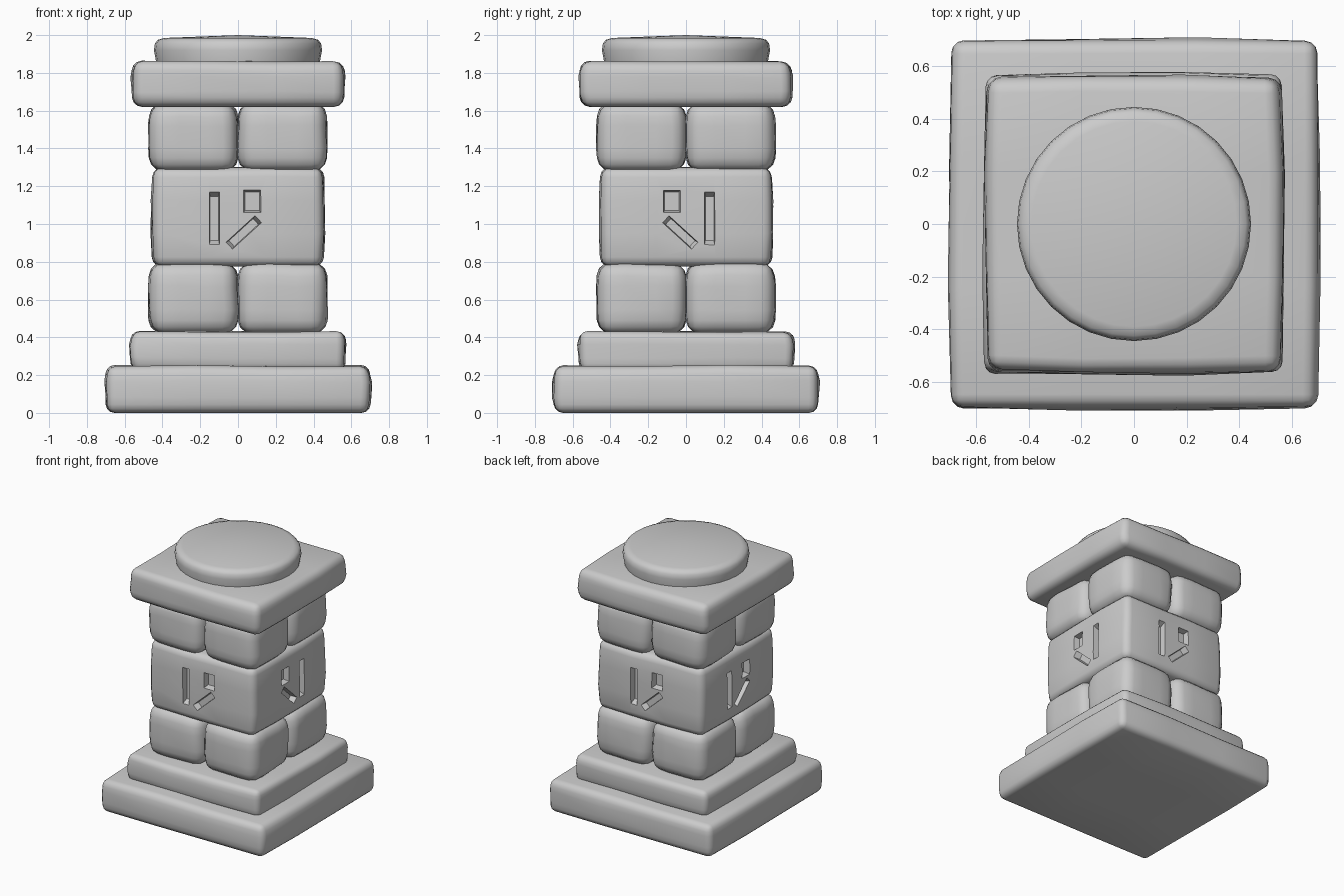
import bpy, bmesh, math, random
from mathutils import Matrix, Vector

if "Cube" in bpy.data.objects:
    bpy.data.objects.remove(bpy.data.objects["Cube"])

random.seed(4)


def finish(name, bm, angle=40):
    bmesh.ops.recalc_face_normals(bm, faces=bm.faces)
    me = bpy.data.meshes.new(name)
    bm.to_mesh(me)
    bm.free()
    ob = bpy.data.objects.new(name, me)
    bpy.context.collection.objects.link(ob)
    smooth(ob, angle)
    return ob


def smooth(ob, angle):
    bpy.ops.object.select_all(action='DESELECT')
    bpy.context.view_layer.objects.active = ob
    ob.select_set(True)
    bpy.ops.object.shade_smooth_by_angle(angle=math.radians(angle))


def stone(name, x, y, z0, z1, half, bevel, pinch=0.008, jitter=0.005):
    """Worn block: faces bulge slightly, edges are pinched in and rounded."""
    bm = bmesh.new()
    bmesh.ops.create_cube(bm, size=2)
    bmesh.ops.subdivide_edges(bm, edges=bm.edges, cuts=2, use_grid_fill=True)
    size = Vector((half, half, (z1 - z0) / 2))
    mid = Vector((x, y, (z0 + z1) / 2))
    for v in bm.verts:
        u = v.co.copy()
        p = Vector([u[i] * size[i] for i in range(3)])
        for i in range(2):
            if abs(u[i]) > 0.9:
                others = sum(abs(u[j]) > 0.9 for j in range(3) if j != i)
                p[i] -= math.copysign(pinch * others, u[i])
        for i in range(3):
            if not (i == 2 and u.z < -0.9):
                p[i] += random.uniform(-jitter, jitter)
        v.co = p + mid
    bm.normal_update()
    sharp = [e for e in bm.edges if e.calc_face_angle(0) > 1.0]
    bmesh.ops.bevel(bm, geom=sharp, offset=bevel, segments=3, profile=0.5,
                    affect='EDGES', clamp_overlap=True)
    return finish(name, bm)


# Stepped base and square cap
stone("base_slab", 0, 0, 0.0, 0.25, 0.705, 0.045)
stone("base_step", 0, 0, 0.22, 0.43, 0.573, 0.04)
stone("cap_slab", 0, 0, 1.62, 1.86, 0.565, 0.05)

# Two courses of four rounded stones
for course, z0, z1 in (("lower", 0.42, 0.795), ("upper", 1.28, 1.64)):
    for i, (sx, sy) in enumerate(((-1, -1), (1, -1), (1, 1), (-1, 1))):
        stone(f"{course}_stone_{i + 1}", sx * 0.235, sy * 0.235, z0, z1,
              0.238, 0.07, pinch=0.009)

# Middle block with chiselled grooves on each side
block = stone("middle_block", 0, 0, 0.775, 1.30, 0.46, 0.05, pinch=0.008, jitter=0.004)
cut = bmesh.new()
grooves = ((-0.125, 1.03, 0.06, 0.31, 0.0),
           (0.075, 1.12, 0.10, 0.13, 0.0),
           (0.03, 0.955, 0.055, 0.23, 0.83))
for side in range(4):
    flip = -1 if side == 1 else 1
    turn = Matrix.Rotation(side * math.pi / 2, 4, 'Z')
    for u, z, w, h, tilt in grooves:
        new = bmesh.ops.create_cube(cut, size=1)["verts"]
        for v in new:
            k = 0.75 if v.co.y > 0 else 1.1
            v.co = Vector((v.co.x * w * k, v.co.y * 0.1, v.co.z * h * k))
        place = turn @ Matrix.Translation((flip * u, -0.465, z)) \
            @ Matrix.Rotation(-flip * tilt, 4, 'Y').inverted()
        bmesh.ops.transform(cut, matrix=place, verts=new)
cutter = finish("groove_cutter", cut)
cutter.hide_render = True
mod = block.modifiers.new("grooves", 'BOOLEAN')
mod.operation = 'DIFFERENCE'
mod.solver = 'EXACT'
mod.object = cutter
deps = bpy.context.evaluated_depsgraph_get()
carved = bpy.data.meshes.new_from_object(block.evaluated_get(deps))
block.modifiers.clear()
block.data = carved
bpy.data.objects.remove(cutter)
smooth(block, 35)

# Round disc on top, lathed from a profile
profile = ((0, 1.84), (0.43, 1.84), (0.445, 1.92), (0.44, 1.955),
           (0.425, 1.975), (0.39, 1.985), (0, 2.0))
bm = bmesh.new()
pts = [bm.verts.new((r, 0, z)) for r, z in profile]
edges = [bm.edges.new(pair) for pair in zip(pts, pts[1:])]
bmesh.ops.spin(bm, geom=pts + edges, cent=(0, 0, 0), axis=(0, 0, 1),
               angle=math.tau, steps=32)
bmesh.ops.remove_doubles(bm, verts=bm.verts, dist=0.0005)
finish("cap_disc", bm)
